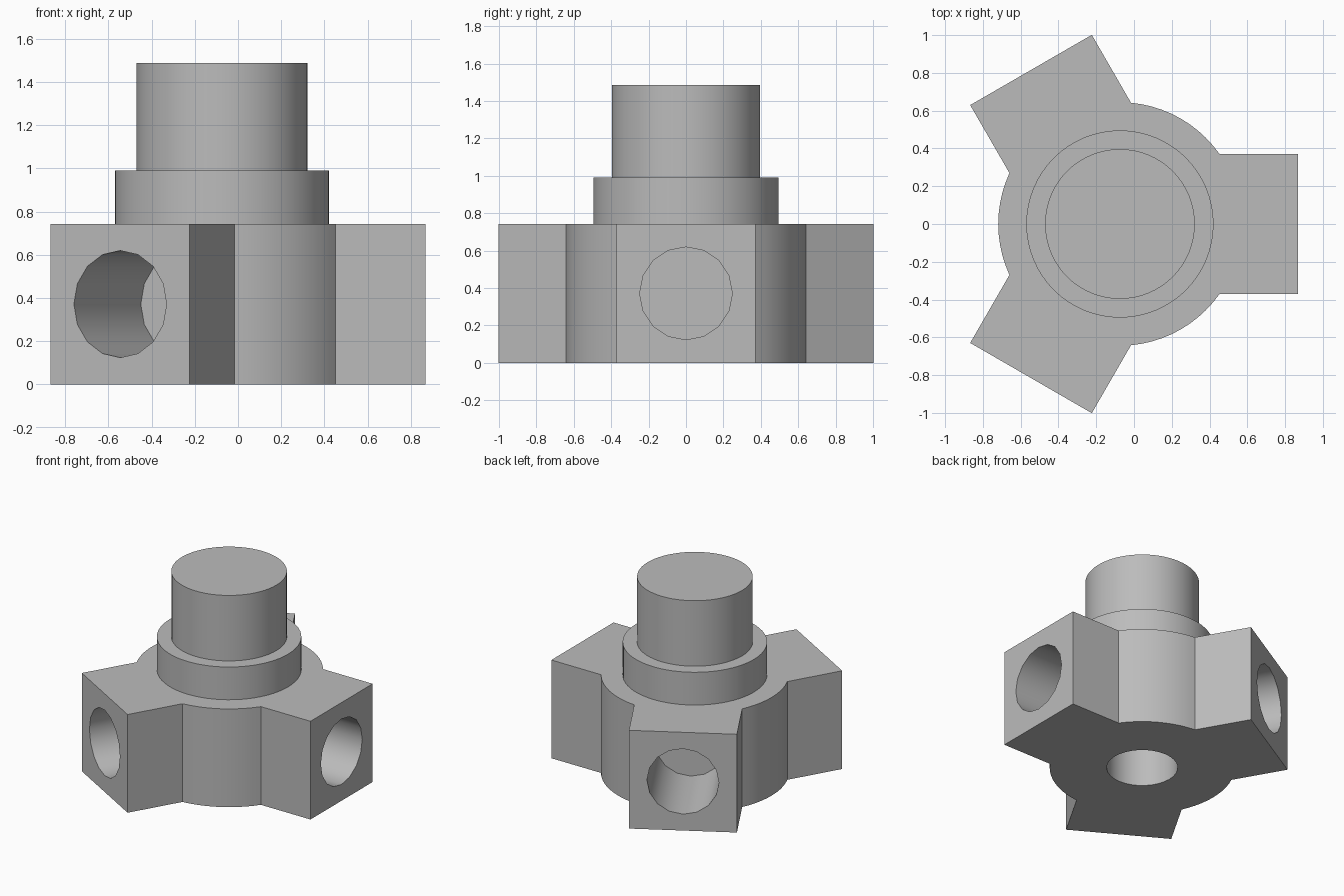
import bpy, bmesh
from math import radians, degrees, asin, sin, cos, pi
from mathutils import Vector, Matrix

if "Cube" in bpy.data.objects:
    bpy.data.objects.remove(bpy.data.objects["Cube"])

U = 0.04956                      # basic design unit
AXIS = Vector((-0.0745, 0, 0))   # hub axis
HUB_R, ARM_R, ARM_HALF = 13 * U, 19 * U, 7.5 * U
BASE_H, COLLAR_TOP, POST_TOP = 15 * U, 20 * U, 30 * U
COLLAR_R, POST_R = 10 * U, 8 * U
HOLE_R, HOLE_DEPTH = 5 * U, 12.5 * U

grey = bpy.data.materials.new("plain grey")
grey.use_nodes = True
colour = (0.5, 0.5, 0.5, 1)
grey.diffuse_color = colour
grey.node_tree.nodes["Principled BSDF"].inputs["Base Color"].default_value = colour


def make_object(name, bm):
    bmesh.ops.recalc_face_normals(bm, faces=bm.faces)
    mesh = bpy.data.meshes.new(name)
    bm.to_mesh(mesh)
    bm.free()
    mesh.materials.append(grey)
    obj = bpy.data.objects.new(name, mesh)
    bpy.context.collection.objects.link(obj)
    return obj


def activate(obj):
    bpy.ops.object.select_all(action='DESELECT')
    obj.select_set(True)
    bpy.context.view_layer.objects.active = obj


def smooth(obj):
    activate(obj)
    bpy.ops.object.shade_smooth_by_angle(angle=radians(30))


def cylinder(bm, radius, bottom, top, sides):
    bmesh.ops.create_cone(
        bm, cap_ends=True, segments=sides, radius1=radius, radius2=radius,
        depth=top - bottom,
        matrix=Matrix.Translation(AXIS + Vector((0, 0, (bottom + top) / 2))))


# Base outline: three square arms joined by arcs of the round hub
outline = []
join = asin(ARM_HALF / HUB_R)
steps = 10
for k in range(3):
    turn = Matrix.Rotation(k * 2 * pi / 3, 3, 'Z')
    points = [Vector((ARM_R, side * ARM_HALF, 0)) for side in (-1, 1)]
    for i in range(steps + 1):
        a = join + (2 * pi / 3 - 2 * join) * i / steps
        points.append(Vector((HUB_R * cos(a), HUB_R * sin(a), 0)))
    outline += [AXIS + turn @ p for p in points]

bm = bmesh.new()
floor = bm.faces.new([bm.verts.new(p) for p in outline])
walls = bmesh.ops.extrude_face_region(bm, geom=[floor], use_keep_orig=True)
bmesh.ops.translate(bm, vec=(0, 0, BASE_H),
                    verts=[v for v in walls["geom"] if isinstance(v, bmesh.types.BMVert)])
base = make_object("three_arm_base", bm)


# Blind holes: one in each arm end and one in the underside
def bore(mouth, inward, sides):
    over = 0.1
    middle = mouth + inward * (HOLE_DEPTH - over) / 2
    turn = inward.to_track_quat('Z', 'Y').to_matrix().to_4x4()
    bm = bmesh.new()
    bmesh.ops.create_cone(bm, cap_ends=True, segments=sides, radius1=HOLE_R, radius2=HOLE_R,
                          depth=HOLE_DEPTH + over, matrix=Matrix.Translation(middle) @ turn)
    cutter = make_object("hole_cutter", bm)
    cutter.hide_render = True
    mod = base.modifiers.new("bore", 'BOOLEAN')
    mod.operation = 'DIFFERENCE'
    mod.solver = 'EXACT'
    mod.object = cutter
    activate(base)
    bpy.ops.object.modifier_apply(modifier=mod.name)
    bpy.data.objects.remove(cutter)


for k in range(3):
    a = k * 2 * pi / 3
    out = Vector((cos(a), sin(a), 0))
    bore(AXIS + out * ARM_R + Vector((0, 0, BASE_H / 2)), -out, 16)
bore(AXIS, Vector((0, 0, 1)), 32)
smooth(base)

# Round collar and post stacked on the base
for name, radius, bottom, top in (("collar", COLLAR_R, BASE_H, COLLAR_TOP),
                                  ("post", POST_R, COLLAR_TOP, POST_TOP)):
    bm = bmesh.new()
    cylinder(bm, radius, bottom, top, 64)
    smooth(make_object(name, bm))
